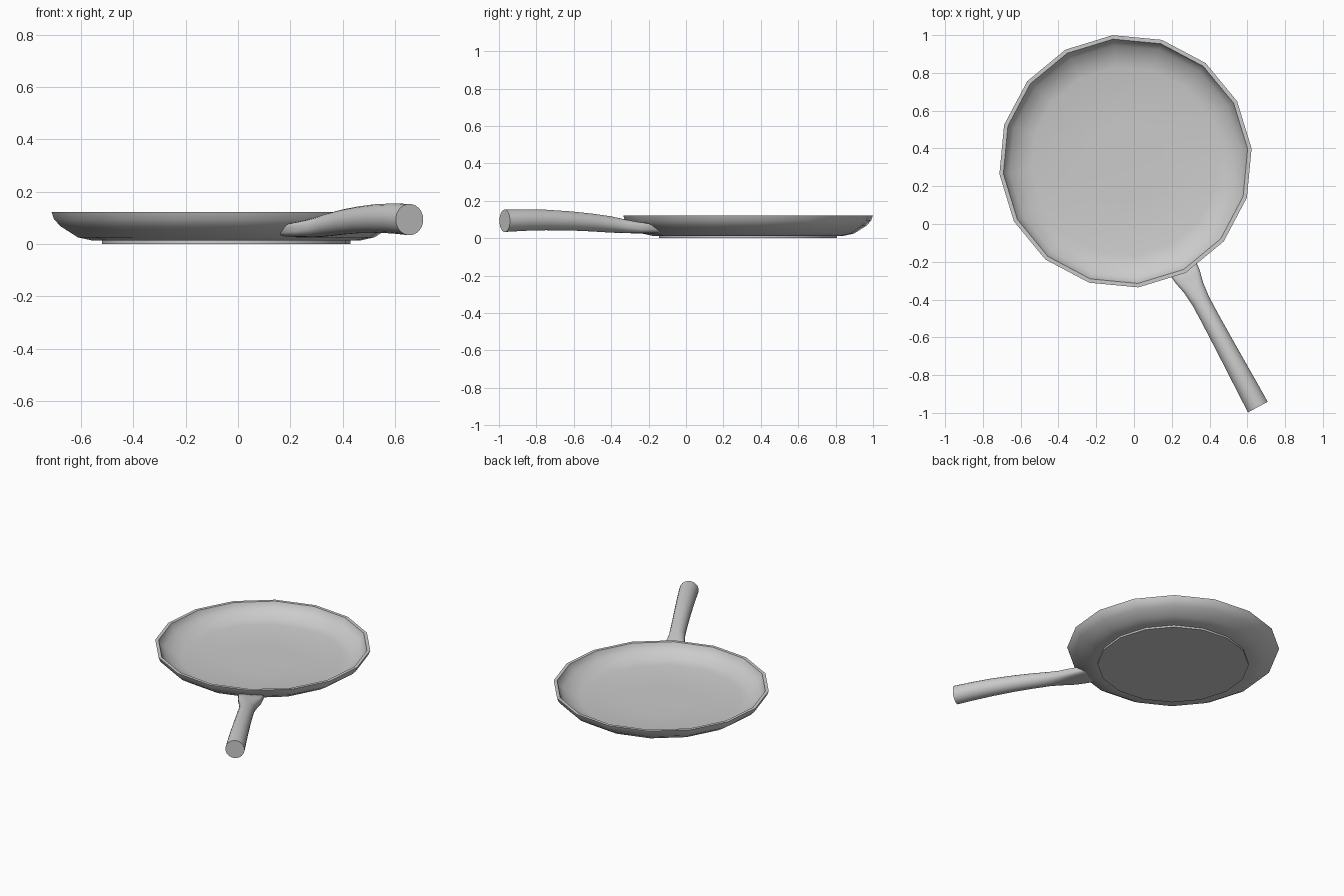
import bpy, math

if "Cube" in bpy.data.objects:
    bpy.data.objects.remove(bpy.data.objects["Cube"])

SIDES = 16
CX, CY = -0.045, 0.332
START = math.radians(5.8)
AIM = START - math.radians(67.5)      # handle leaves at a corner of the pan


def add_object(name, verts, faces, angle):
    mesh = bpy.data.meshes.new(name)
    mesh.from_pydata(verts, [], faces)
    mesh.update()
    ob = bpy.data.objects.new(name, mesh)
    bpy.context.collection.objects.link(ob)
    bpy.ops.object.select_all(action='DESELECT')
    ob.select_set(True)
    bpy.context.view_layer.objects.active = ob
    bpy.ops.object.mode_set(mode='EDIT')
    bpy.ops.mesh.select_all(action='SELECT')
    bpy.ops.mesh.normals_make_consistent(inside=False)
    bpy.ops.object.mode_set(mode='OBJECT')
    bpy.ops.object.shade_smooth_by_angle(angle=math.radians(angle))
    return ob


def skin(name, rings, angle):
    """Bridge equal-sized rings and cap both ends."""
    n = len(rings[0])
    verts = [v for ring in rings for v in ring]
    faces = [(k * n + i, k * n + (i + 1) % n, (k + 1) * n + (i + 1) % n, (k + 1) * n + i)
             for k in range(len(rings) - 1) for i in range(n)]
    faces.append(tuple(reversed(range(n))))
    faces.append(tuple(range(len(verts) - n, len(verts))))
    return add_object(name, verts, faces, angle)


def circle(r, z):
    return [(CX + r * math.cos(START + math.tau * i / SIDES),
             CY + r * math.sin(START + math.tau * i / SIDES), z) for i in range(SIDES)]


# Pan body: outside wall, rim, inside wall, floor
profile = [(0.46, 0.012), (0.515, 0.013), (0.57, 0.025), (0.635, 0.066),
           (0.661, 0.093), (0.671, 0.121), (0.650, 0.121), (0.642, 0.100),
           (0.617, 0.075), (0.56, 0.043), (0.50, 0.031), (0.20, 0.027)]
skin("pan_body", [circle(r, z) for r, z in profile], 40)

# Base plate
skin("base_plate", [circle(0.478, 0.0), circle(0.478, 0.014)], 30)

# Handle sections: bottom reach, top reach, half width, bottom z, top z, roundness power
sections = [(0.565, 0.645, 0.080, 0.027, 0.082, 0.45),
            (0.68, 0.70, 0.073, 0.026, 0.090, 0.55),
            (0.76, 0.76, 0.058, 0.027, 0.102, 0.75),
            (0.84, 0.84, 0.050, 0.030, 0.118, 1.0),
            (0.95, 0.95, 0.050, 0.036, 0.132, 1.0),
            (1.08, 1.08, 0.052, 0.041, 0.144, 1.0),
            (1.23, 1.23, 0.055, 0.042, 0.153, 1.0),
            (1.36, 1.36, 0.058, 0.039, 0.155, 1.0),
            (1.478, 1.478, 0.060, 0.033, 0.153, 1.0)]


def handle_ring(rb, rt, hw, zb, zt, power, n=20):
    ring = []
    for i in range(n):
        a = math.tau * (i + 0.5) / n
        c, s = math.cos(a), math.sin(a)
        side = hw * math.copysign(abs(c) ** power, c)
        t = 0.5 + 0.5 * math.copysign(abs(s) ** power, s)
        r = rb + (rt - rb) * t
        ring.append((CX + r * math.cos(AIM) - side * math.sin(AIM),
                     CY + r * math.sin(AIM) + side * math.cos(AIM),
                     zb + (zt - zb) * t))
    return ring


skin("handle", [handle_ring(*s) for s in sections], 40)
